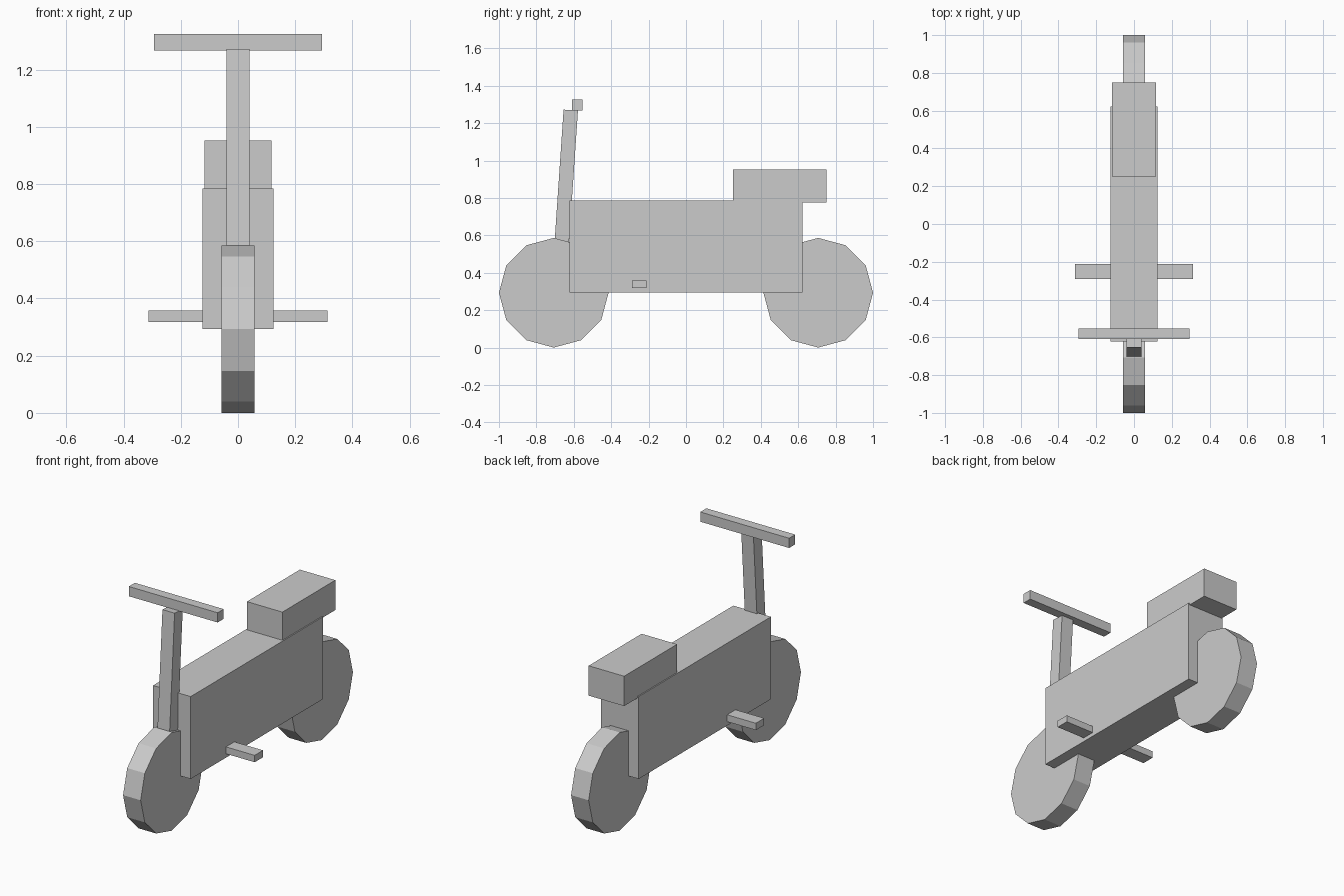
import bpy, math

if "Cube" in bpy.data.objects:
    bpy.data.objects.remove(bpy.data.objects["Cube"])


def box(name, lo, hi, lean=0.0):
    """Box between two corners, optionally leaning about x."""
    centre = [(a + b) / 2 for a, b in zip(lo, hi)]
    bpy.ops.mesh.primitive_cube_add(size=1, location=centre, rotation=(lean, 0, 0))
    ob = bpy.context.object
    ob.name = name
    ob.scale = [b - a for a, b in zip(lo, hi)]
    return ob


def wheel(name, y):
    """Twelve-sided wheel with its axle along x."""
    bpy.ops.mesh.primitive_cylinder_add(vertices=12, radius=0.293, depth=0.116,
                                        location=(0, y, 0.293),
                                        rotation=(0, math.pi / 2, 0))
    bpy.context.object.name = name


# Wheels
wheel("front_wheel", -0.707)
wheel("rear_wheel", 0.707)

# Body and seat
box("body", (-0.124, -0.623, 0.294), (0.124, 0.623, 0.785))
box("seat", (-0.117, 0.251, 0.775), (0.117, 0.75, 0.953))

# Steering column leaning back, ending inside the front wheel
box("steering_column", (-0.04, -0.679, 0.55), (0.04, -0.602, 1.27),
    lean=-math.atan(0.068))

# Handlebar
box("handlebar", (-0.293, -0.61, 1.267), (0.293, -0.553, 1.325))

# Foot pegs, one on each side
for side, sx in (("left", -1), ("right", 1)):
    x0, x1 = sorted((sx * 0.1, sx * 0.313))
    box(side + "_foot_peg", (x0, -0.29, 0.317), (x1, -0.211, 0.358))
